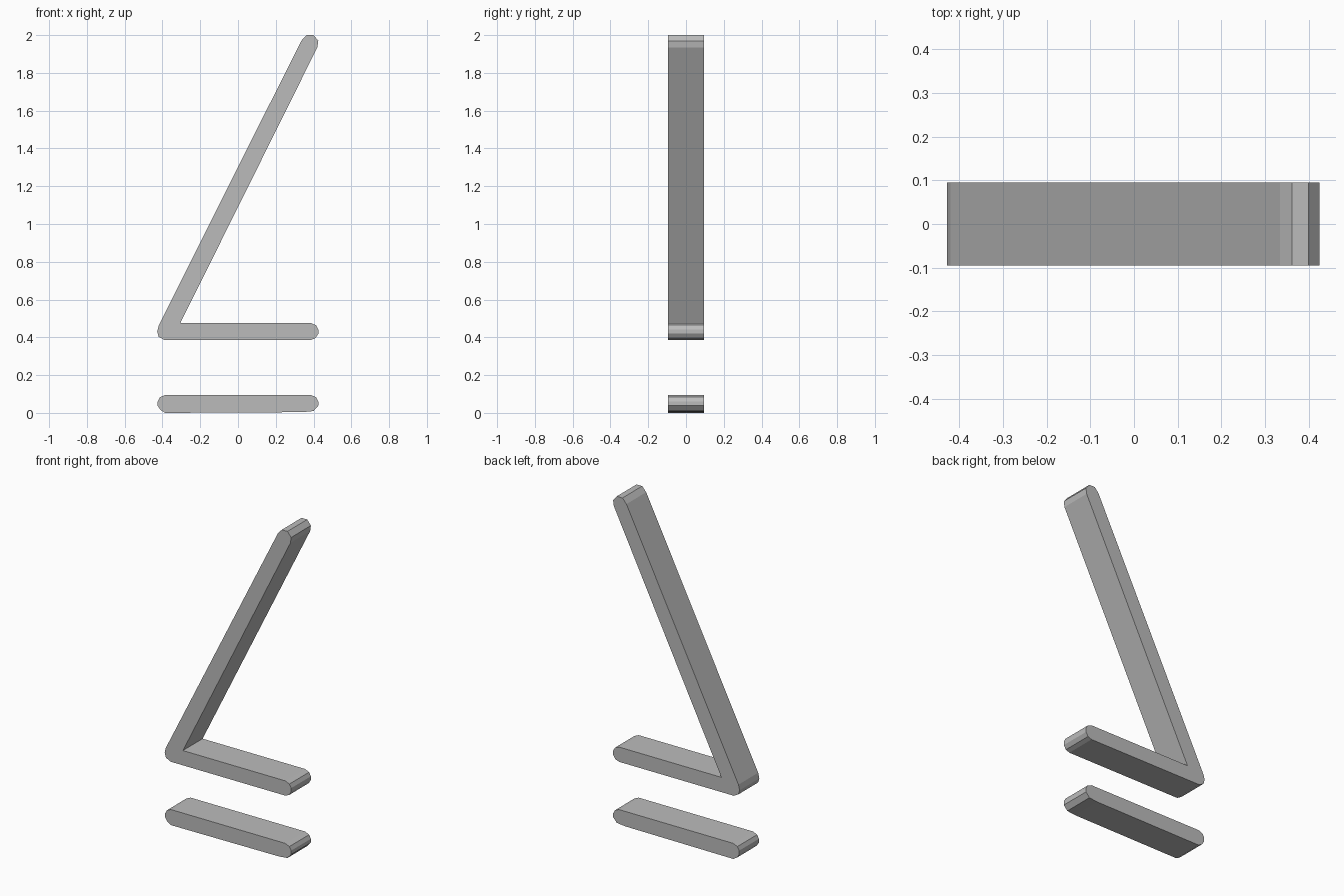
import bpy
import bmesh

cube = bpy.data.objects.get("Cube")
if cube:
    bpy.data.objects.remove(cube, do_unlink=True)

HALF_DEPTH = 0.095

grey = bpy.data.materials.new("plain grey")
grey.use_nodes = True
colour = (0.5, 0.5, 0.5, 1)
grey.diffuse_color = colour
grey.node_tree.nodes["Principled BSDF"].inputs["Base Color"].default_value = colour


def extrude_profile(name, points):
    """Solid made by extruding an x-z outline along y."""
    bm = bmesh.new()
    face = bm.faces.new([bm.verts.new((x, -HALF_DEPTH, z)) for x, z in points])
    moved = bmesh.ops.extrude_face_region(bm, geom=[face])["geom"]
    verts = [v for v in moved if isinstance(v, bmesh.types.BMVert)]
    bmesh.ops.translate(bm, verts=verts, vec=(0, 2 * HALF_DEPTH, 0))
    bmesh.ops.recalc_face_normals(bm, faces=bm.faces)
    mesh = bpy.data.meshes.new(name)
    bm.to_mesh(mesh)
    bm.free()
    mesh.materials.append(grey)
    obj = bpy.data.objects.new(name, mesh)
    bpy.context.collection.objects.link(obj)


def right_end(base):
    """Faceted round end of a level bar, from bottom to top."""
    steps = [(0.385, 0), (0.41, 0.01), (0.425, 0.033), (0.425, 0.056),
             (0.413, 0.078), (0.385, 0.09)]
    return [(x, base + z) for x, z in steps]


# Lower level bar, rounded at both ends
end = right_end(0.005)
end[0] = (0.345, 0.004)
end[1] = (0.4, 0.01)
left = [(-x, z) for x, z in reversed(right_end(0.005))]
left[-1] = (-0.385, 0)
extrude_profile("lower_bar", end + left)

# Upper bar and slanted arm, joined in one bent outline
arm_tip = [(0.42, 1.935), (0.425, 1.97), (0.4, 2.0), (0.362, 2.0), (0.335, 1.97)]
corner = [(-0.42, 0.462), (-0.428, 0.43), (-0.42, 0.403), (-0.39, 0.386)]
extrude_profile("angled_arm", right_end(0.386) + [(-0.305, 0.476)] + arm_tip + corner)
